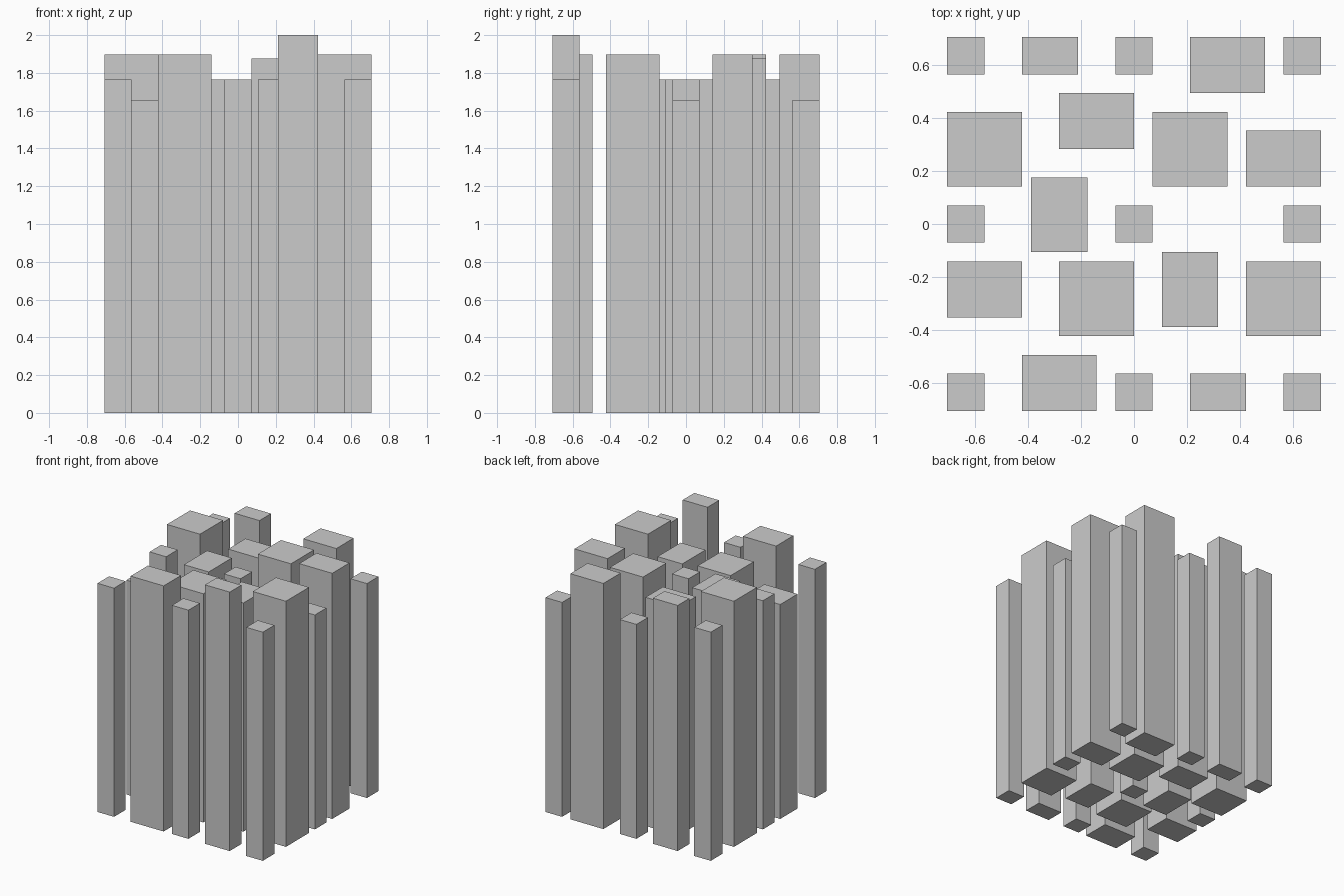
import bpy

if "Cube" in bpy.data.objects:
    bpy.data.objects.remove(bpy.data.objects["Cube"])

U = 0.0706  # plan module: the whole block is 20 x 20 modules

# Roof levels
LOW, MID, STEP, HIGH, TOP = 1.656, 1.766, 1.876, 1.897, 2.0


def tower(name, x0, x1, y0, y1, height):
    """Plain box tower standing on the ground, plan in modules."""
    bpy.ops.mesh.primitive_cube_add(size=1)
    ob = bpy.context.object
    ob.name = ob.data.name = name
    sx, sy = (x1 - x0) * U, (y1 - y0) * U
    cx, cy = (x0 + x1) / 2 * U, (y0 + y1) / 2 * U
    for v in ob.data.vertices:
        v.co = (v.co.x * sx, v.co.y * sy, (v.co.z + 0.5) * height)
    ob.location = (cx, cy, 0)
    return ob


# Slim square towers: corners, side middles and centre
slim = {
    "front_left": (-9, -9, MID), "front_middle": (0, -9, MID), "front_right": (9, -9, MID),
    "middle_left": (-9, 0, MID), "centre": (0, 0, MID), "middle_right": (9, 0, LOW),
    "back_left": (-9, 9, MID), "back_middle": (0, 9, LOW), "back_right": (9, 9, LOW),
}
for name, (cx, cy, h) in slim.items():
    tower("slim_tower_" + name, cx - 1, cx + 1, cy - 1, cy + 1, h)

# Front and back row wide towers
tower("front_wide_tower", -6, -2, -10, -7, HIGH)
tower("front_tall_tower", 3, 6, -10, -8, TOP)
tower("back_narrow_tower", -6, -3, 8, 10, HIGH)
tower("back_wide_tower", 3, 7, 7, 10, HIGH)

# Side towers
tower("left_front_tower", -10, -6, -5, -2, LOW)
tower("left_back_tower", -10, -6, 2, 6, HIGH)
tower("right_front_tower", 6, 10, -6, -2, HIGH)
tower("right_back_tower", 6, 10, 2, 5, HIGH)

# Inner towers around the centre
tower("inner_front_left_tower", -4, 0, -6, -2, MID)
tower("inner_front_right_tower", 1.5, 4.5, -5.5, -1.5, MID)
tower("inner_left_tower", -5.5, -2.5, -1.5, 2.5, MID)
tower("inner_back_left_tower", -4, 0, 4, 7, MID)
tower("inner_back_right_tower", 1, 5, 2, 6, STEP)
